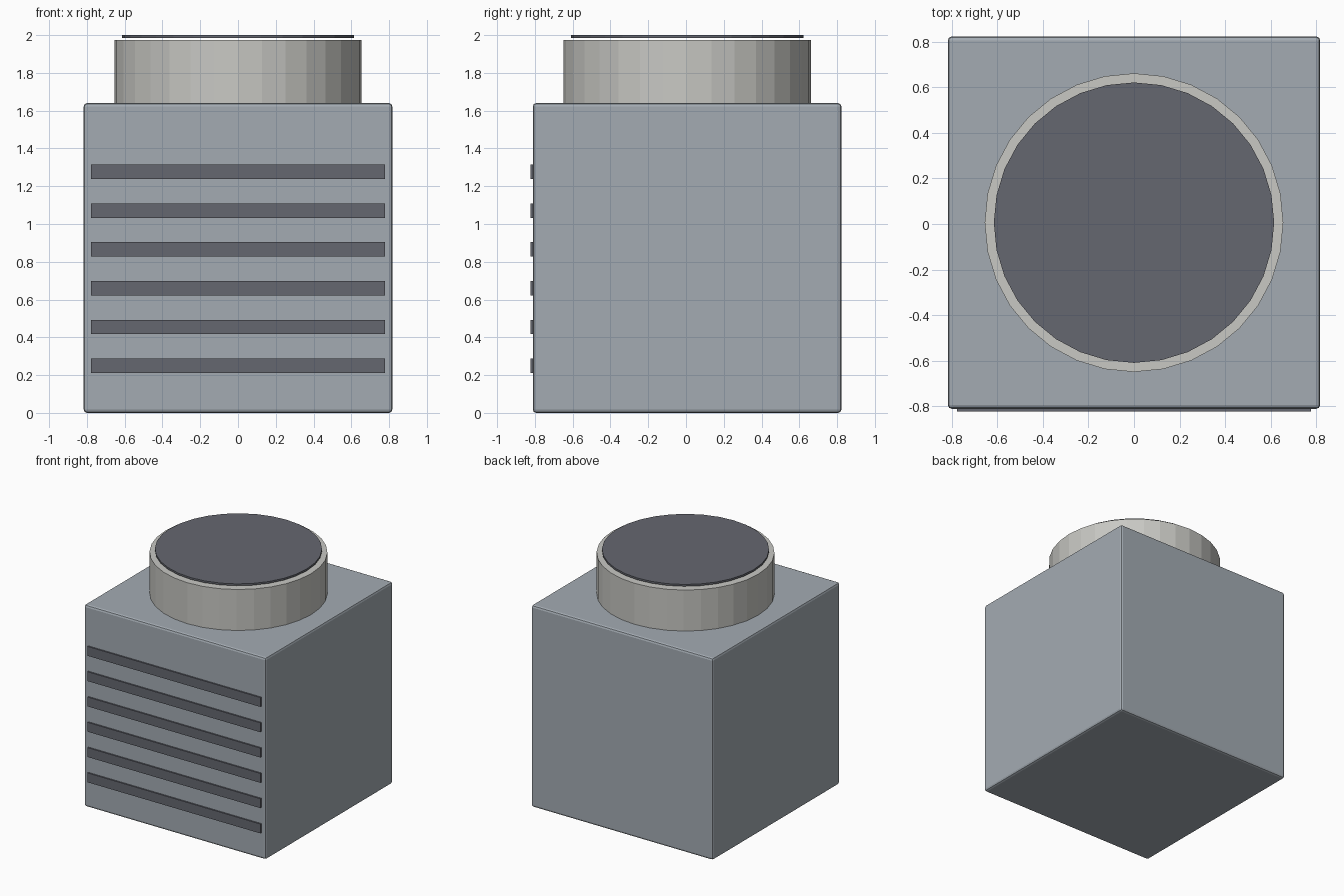
import bpy
import bmesh
from mathutils import Matrix, Vector

if "Cube" in bpy.data.objects:
    bpy.data.objects.remove(bpy.data.objects["Cube"])


def material(name, rgb):
    m = bpy.data.materials.new(name)
    m.diffuse_color = (*rgb, 1.0)
    m.use_nodes = True
    m.node_tree.nodes["Principled BSDF"].inputs["Base Color"].default_value = m.diffuse_color
    return m


BODY = material("blue grey metal", (0.37, 0.41, 0.45))
RING = material("pale grey", (0.58, 0.58, 0.55))
DARK = material("dark grey", (0.13, 0.136, 0.16))


def finish(bm, name, mat):
    mesh = bpy.data.meshes.new(name)
    bm.to_mesh(mesh)
    bm.free()
    mesh.materials.append(mat)
    ob = bpy.data.objects.new(name, mesh)
    bpy.context.collection.objects.link(ob)
    return ob


def box(name, lo, hi, mat, bevel=0.0):
    lo, hi = Vector(lo), Vector(hi)
    bm = bmesh.new()
    bmesh.ops.create_cube(bm, size=1, matrix=Matrix.Translation((lo + hi) / 2)
                          @ Matrix.Diagonal((*(hi - lo), 1)))
    if bevel:
        bmesh.ops.bevel(bm, geom=bm.edges[:], offset=bevel, segments=2,
                        profile=0.5, affect='EDGES')
    return finish(bm, name, mat)


def drum(name, radius, z0, z1, mat):
    bm = bmesh.new()
    bmesh.ops.create_cone(bm, cap_ends=True, segments=32, radius1=radius,
                          radius2=radius, depth=z1 - z0,
                          matrix=Matrix.Translation((0, 0.006, (z0 + z1) / 2)))
    return finish(bm, name, mat)


# Cube housing with softened edges
box("housing", (-0.817, -0.811, 0), (0.817, 0.823, 1.64), BODY, 0.018)

# Round outlet collar and the dark disc hovering just above it
drum("fan_collar", 0.655, 1.62, 1.973, RING)
drum("fan_disc", 0.615, 1.985, 2.0, DARK)

# Six horizontal vent slats on the front
for i in range(6):
    z = 0.249 + i * 0.2055
    box(f"vent_slat_{i + 1}", (-0.777, -0.823, z - 0.038),
        (0.777, -0.808, z + 0.038), DARK)
